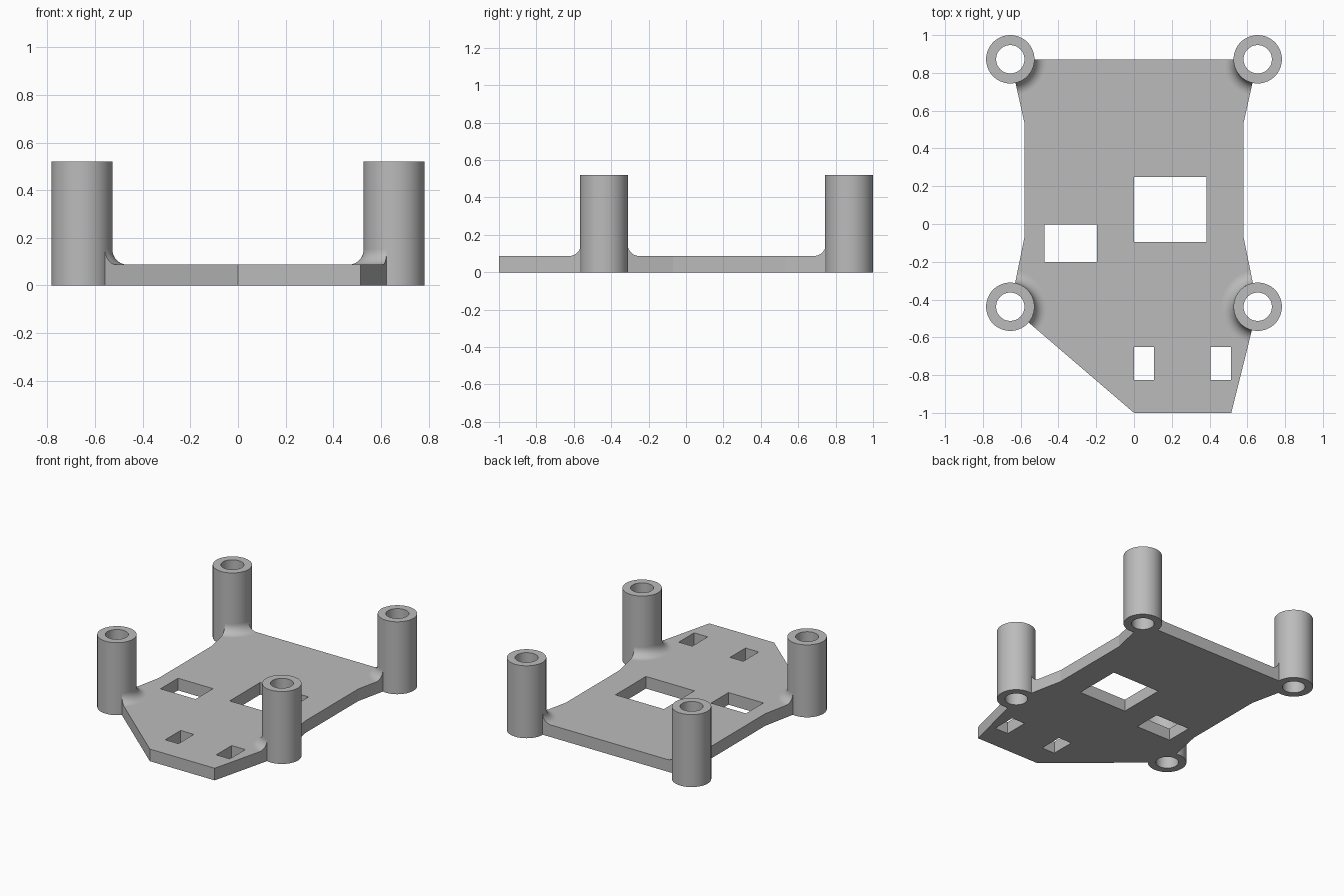
import bpy, bmesh, math
from mathutils import Vector

if "Cube" in bpy.data.objects:
    bpy.data.objects.remove(bpy.data.objects["Cube"])

THICK, HEIGHT = 0.087, 0.52          # plate thickness, post height
OUTER, BORE, FILLET = 0.128, 0.075, 0.064
SEG = 64

grey = bpy.data.materials.new("plain_grey")
grey.use_nodes = True
colour = (0.5, 0.5, 0.5, 1)
grey.diffuse_color = colour
grey.node_tree.nodes["Principled BSDF"].inputs["Base Color"].default_value = colour


def smooth(obj):
    bpy.ops.object.select_all(action='DESELECT')
    obj.select_set(True)
    bpy.context.view_layer.objects.active = obj
    bpy.ops.object.shade_smooth_by_angle(angle=math.radians(30))


def lathe(name, profile, centre, start=0.0, sweep=math.tau):
    """Turn a closed (radius, z) profile about a vertical axis."""
    full = abs(sweep - math.tau) < 1e-6
    steps = max(4, round(SEG * sweep / math.tau))
    bm = bmesh.new()
    rings = []
    for i in range(steps if full else steps + 1):
        a = start + sweep * i / steps
        rings.append([bm.verts.new((centre.x + r * math.cos(a),
                                    centre.y + r * math.sin(a), z)) for r, z in profile])
    n = len(profile)
    for i in range(steps):
        p, q = rings[i], rings[(i + 1) % len(rings)]
        for k in range(n):
            m = (k + 1) % n
            bm.faces.new((p[k], q[k], q[m], p[m]))
    if not full:
        bm.faces.new(rings[0])
        bm.faces.new(rings[-1])
    bmesh.ops.recalc_face_normals(bm, faces=bm.faces)
    mesh = bpy.data.meshes.new(name)
    bm.to_mesh(mesh)
    bm.free()
    mesh.materials.append(grey)
    obj = bpy.data.objects.new(name, mesh)
    bpy.context.collection.objects.link(obj)
    smooth(obj)


# Plate corners, counter-clockwise; named corners carry a post
corners = [
    (0, -1, None), (0.515, -1, None),
    (0.655, -0.438, "front_left"), (0.58, -0.07, None), (0.58, 0.535, None),
    (0.655, 0.872, "back_left"), (-0.655, 0.872, "back_right"),
    (-0.58, 0.535, None), (-0.58, -0.07, None), (-0.655, -0.438, "front_right"),
]

post_profile = [(BORE, 0), (OUTER, 0), (OUTER, HEIGHT), (BORE, HEIGHT)]
fillet_profile = [(OUTER - 0.01, THICK)]
for i in range(13):
    a = math.pi / 2 * i / 12
    fillet_profile.append((OUTER + FILLET * (1 - math.sin(a)),
                           THICK + FILLET * (1 - math.cos(a))))
fillet_profile.append((OUTER - 0.01, THICK + FILLET))

# Posts, their fillets, and the plate outline notched round each post
outline = []
for i, (x, y, post) in enumerate(corners):
    c = Vector((x, y))
    if not post:
        outline.append((x, y))
        continue
    to_prev = Vector(corners[i - 1][:2]) - c
    to_next = Vector(corners[(i + 1) % len(corners)][:2]) - c
    start = math.atan2(to_next.y, to_next.x)
    sweep = (math.atan2(to_prev.y, to_prev.x) - start) % math.tau
    lathe(post + "_post", post_profile, c)
    lathe(post + "_fillet", fillet_profile, c, start, sweep)
    r = OUTER - 0.003
    for k in range(17):
        a = start + sweep * (1 - k / 16)
        outline.append((x + r * math.cos(a), y + r * math.sin(a)))

# Rectangular cut-outs: x0, y0, x1, y1
cutouts = [(0, -0.095, 0.385, 0.25), (-0.475, -0.2, -0.197, -0.002),
           (0, -0.825, 0.105, -0.65), (0.405, -0.825, 0.513, -0.65)]
loops = [outline] + [[(a, b), (c, b), (c, d), (a, d)] for a, b, c, d in cutouts]

# Plate: filled flat curve with holes, extruded
curve = bpy.data.curves.new("plate", 'CURVE')
curve.dimensions = '2D'
curve.fill_mode = 'BOTH'
curve.extrude = THICK / 2
for loop in loops:
    spline = curve.splines.new('POLY')
    spline.points.add(len(loop) - 1)
    for point, (x, y) in zip(spline.points, loop):
        point.co = (x, y, 0, 1)
    spline.use_cyclic_u = True
curve.materials.append(grey)
plate = bpy.data.objects.new("plate", curve)
plate.location.z = THICK / 2
bpy.context.collection.objects.link(plate)
bpy.ops.object.select_all(action='DESELECT')
plate.select_set(True)
bpy.context.view_layer.objects.active = plate
bpy.ops.object.convert(target='MESH')
plate = bpy.context.view_layer.objects.active

# Weld the plate into one closed solid
bm = bmesh.new()
bm.from_mesh(plate.data)
bmesh.ops.remove_doubles(bm, verts=bm.verts, dist=0.0005)
bmesh.ops.recalc_face_normals(bm, faces=bm.faces)
bm.to_mesh(plate.data)
bm.free()
for poly in plate.data.polygons:
    poly.use_smooth = False
